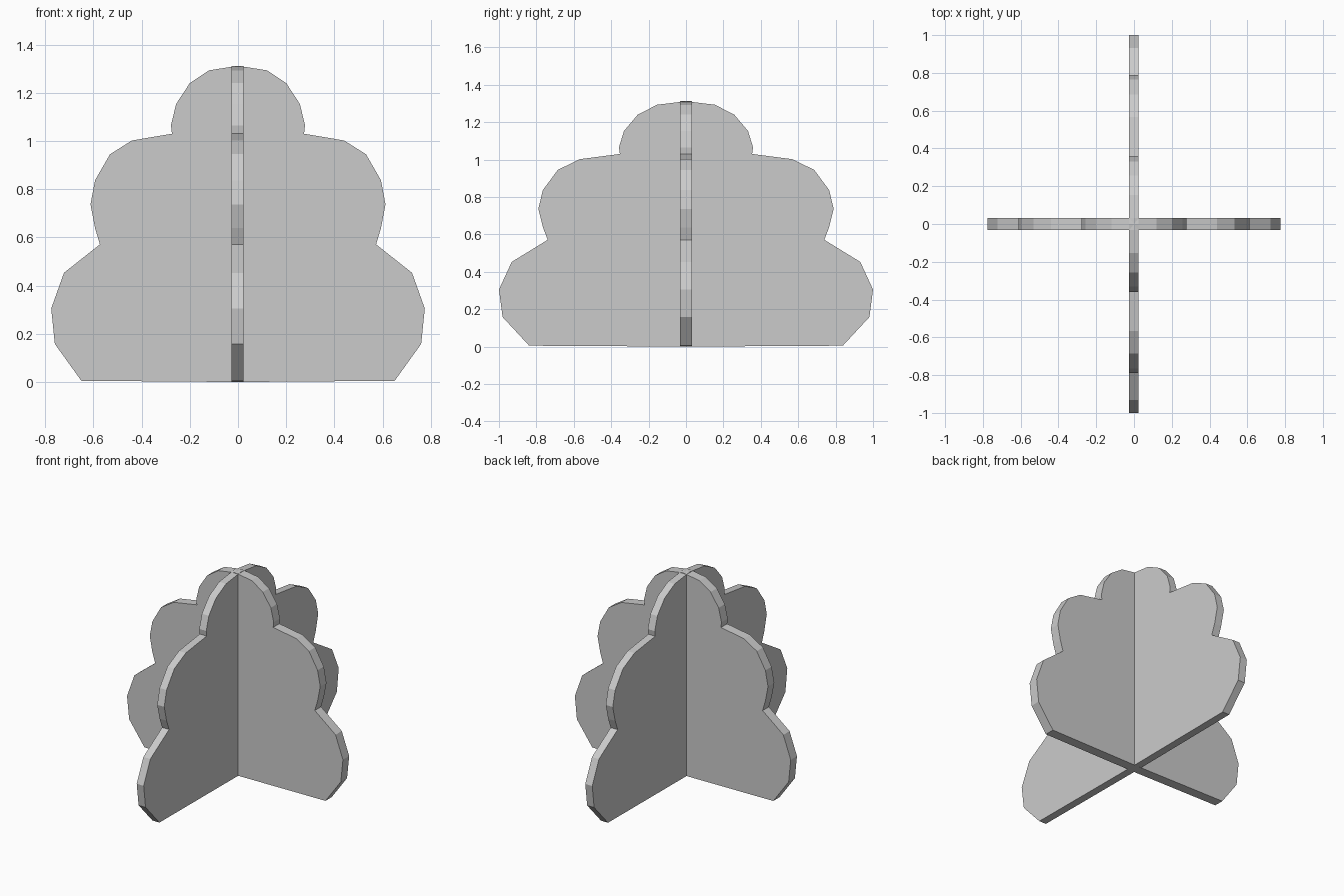
import bpy, bmesh
from mathutils import Vector

if "Cube" in bpy.data.objects:
    bpy.data.objects.remove(bpy.data.objects["Cube"])

# Right half of the scalloped outline (across, up), bottom to top
HALF = [(0.65, 0.005), (0.76, 0.158), (0.775, 0.305), (0.722, 0.453),
        (0.573, 0.571), (0.593, 0.638), (0.612, 0.737), (0.593, 0.837),
        (0.531, 0.945), (0.44, 1.002), (0.274, 1.03), (0.278, 1.065),
        (0.257, 1.153), (0.2, 1.24), (0.12, 1.293)]
OUTLINE = [(0, 0)] + HALF + [(0, 1.312)] + [(-x, z) for x, z in reversed(HALF)]


def panel(name, along_y, stretch, low, high):
    """Extrude the mirrored outline into a flat upright slab."""
    bm = bmesh.new()
    if along_y:
        pts = [(low, a * stretch, z) for a, z in OUTLINE]
        push = Vector((high - low, 0, 0))
    else:
        pts = [(a * stretch, low, z) for a, z in OUTLINE]
        push = Vector((0, high - low, 0))
    face = bm.faces.new([bm.verts.new(p) for p in pts])
    ext = bmesh.ops.extrude_face_region(bm, geom=[face], use_keep_orig=True)
    moved = [g for g in ext["geom"] if isinstance(g, bmesh.types.BMVert)]
    bmesh.ops.translate(bm, verts=moved, vec=push)
    bmesh.ops.recalc_face_normals(bm, faces=bm.faces)
    mesh = bpy.data.meshes.new(name)
    bm.to_mesh(mesh)
    bm.free()
    obj = bpy.data.objects.new(name, mesh)
    bpy.context.collection.objects.link(obj)
    return obj


# Two crossed foliage panels, the front-to-back one wider
panel("bush_panel_side_to_side", False, 1.0, -0.031, 0.033)
panel("bush_panel_front_to_back", True, 1.0 / 0.775, -0.027, 0.023)
